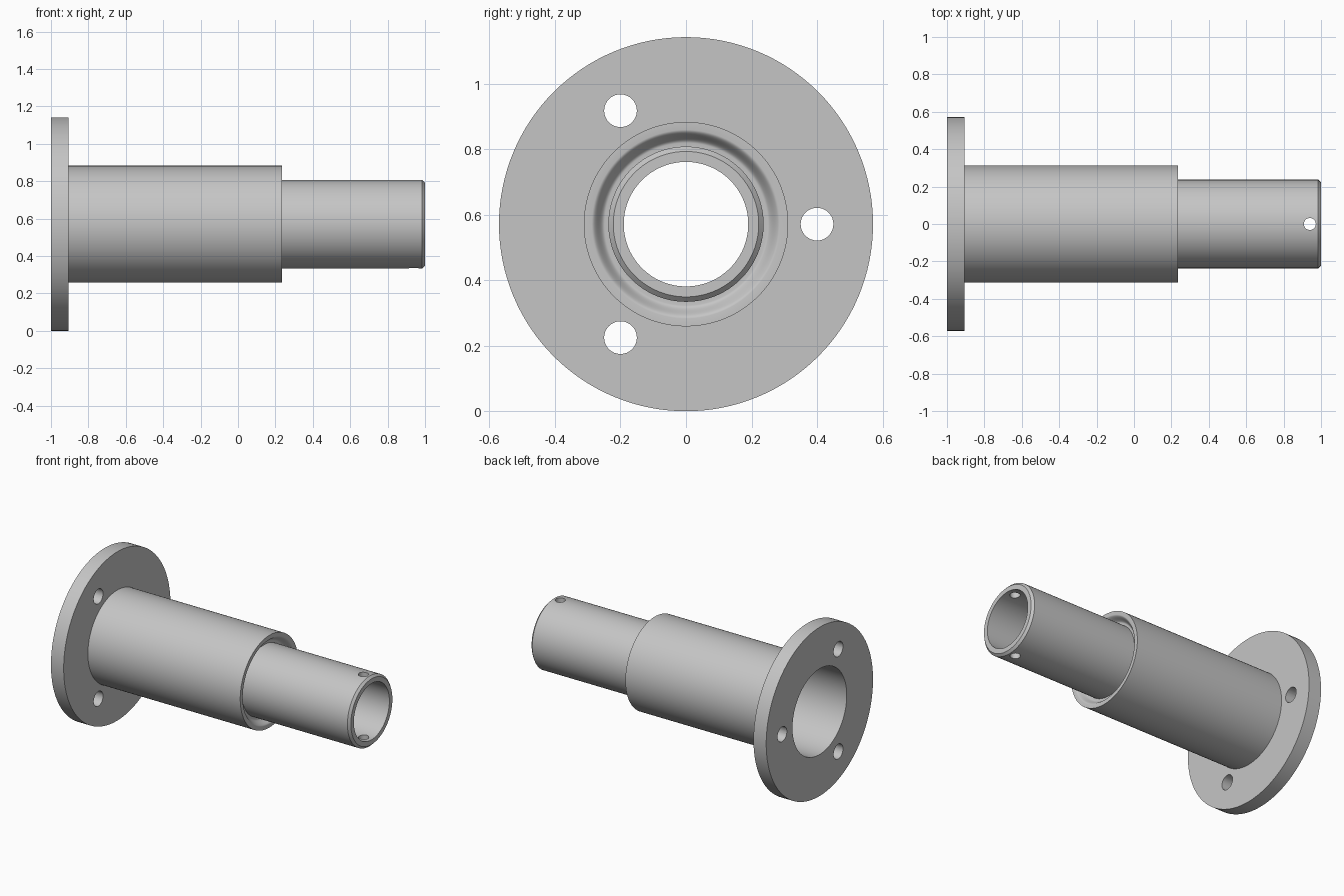
import bpy, bmesh
from math import pi, sin, cos, radians
from mathutils import Matrix, Vector

default = bpy.data.objects.get("Cube")
if default:
    bpy.data.objects.remove(default, do_unlink=True)

AXIS_Z = 0.571   # height of the turning axis
SEGMENTS = 128

steel = bpy.data.materials.new("plain grey steel")
steel.use_nodes = True
grey = (0.56, 0.56, 0.56, 1)
steel.diffuse_color = grey
steel.node_tree.nodes["Principled BSDF"].inputs["Base Color"].default_value = grey


def add_object(name, bm):
    bmesh.ops.recalc_face_normals(bm, faces=bm.faces)
    mesh = bpy.data.meshes.new(name)
    bm.to_mesh(mesh)
    bm.free()
    mesh.materials.append(steel)
    obj = bpy.data.objects.new(name, mesh)
    bpy.context.collection.objects.link(obj)
    return obj


def lathe(name, profile):
    """Revolve a closed (x, radius) outline around the x axis."""
    bm = bmesh.new()
    rings = []
    for i in range(SEGMENTS):
        a = 2 * pi * i / SEGMENTS
        rings.append([bm.verts.new((x, r * cos(a), AXIS_Z + r * sin(a))) for x, r in profile])
    n = len(profile)
    for i in range(SEGMENTS):
        here, there = rings[i], rings[(i + 1) % SEGMENTS]
        for j in range(n):
            k = (j + 1) % n
            bm.faces.new((here[j], here[k], there[k], there[j]))
    return add_object(name, bm)


def drill(target, centre, radius, length, turn):
    """Cut a round hole through the target, then discard the cutter."""
    bm = bmesh.new()
    bmesh.ops.create_cone(bm, cap_ends=True, segments=32, radius1=radius, radius2=radius,
                          depth=length, matrix=Matrix.Translation(centre) @ turn)
    cutter = add_object("hole_cutter", bm)
    cutter.hide_render = True
    mod = target.modifiers.new("hole", 'BOOLEAN')
    mod.operation = 'DIFFERENCE'
    mod.solver = 'EXACT'
    mod.object = cutter
    bpy.context.view_layer.objects.active = target
    bpy.ops.object.modifier_apply(modifier=mod.name)
    bpy.data.objects.remove(cutter, do_unlink=True)


# Mounting flange with three bolt holes
flange = lathe("mounting_flange", [(-1, 0.571), (-0.905, 0.571), (-0.905, 0.29), (-1, 0.29)])
along_x = Matrix.Rotation(pi / 2, 4, 'Y')
for i in range(3):
    a = radians(120 * i)
    drill(flange, Vector((-0.95, 0.4 * cos(a), AXIS_Z + 0.4 * sin(a))), 0.05, 0.3, along_x)

# Wide sleeve, its end face rolling smoothly into a groove around the spigot
groove = []
for i in range(13):
    t = i / 12
    groove.append((0.215 + 0.02 * cos(pi * t), 0.288 - 0.04 * t))
sleeve = lathe("wide_sleeve", [(-0.905, 0.312), (0.235, 0.312)] + groove
               + [(0.195, 0.237), (0.12, 0.237), (0.12, 0.29), (-0.905, 0.29)])

# Narrow spigot with a chamfered tip and a vertical pin hole
spigot = lathe("narrow_spigot", [(0.12, 0.237), (0.985, 0.237), (1, 0.222), (1, 0.19), (0.12, 0.19)])
drill(spigot, Vector((0.94, 0, AXIS_Z)), 0.032, 0.8, Matrix.Identity(4))

# Smooth the round walls, keep the machined edges crisp
for obj in (flange, sleeve, spigot):
    bpy.ops.object.select_all(action='DESELECT')
    obj.select_set(True)
    bpy.context.view_layer.objects.active = obj
    bpy.ops.object.shade_smooth_by_angle(angle=radians(30))
